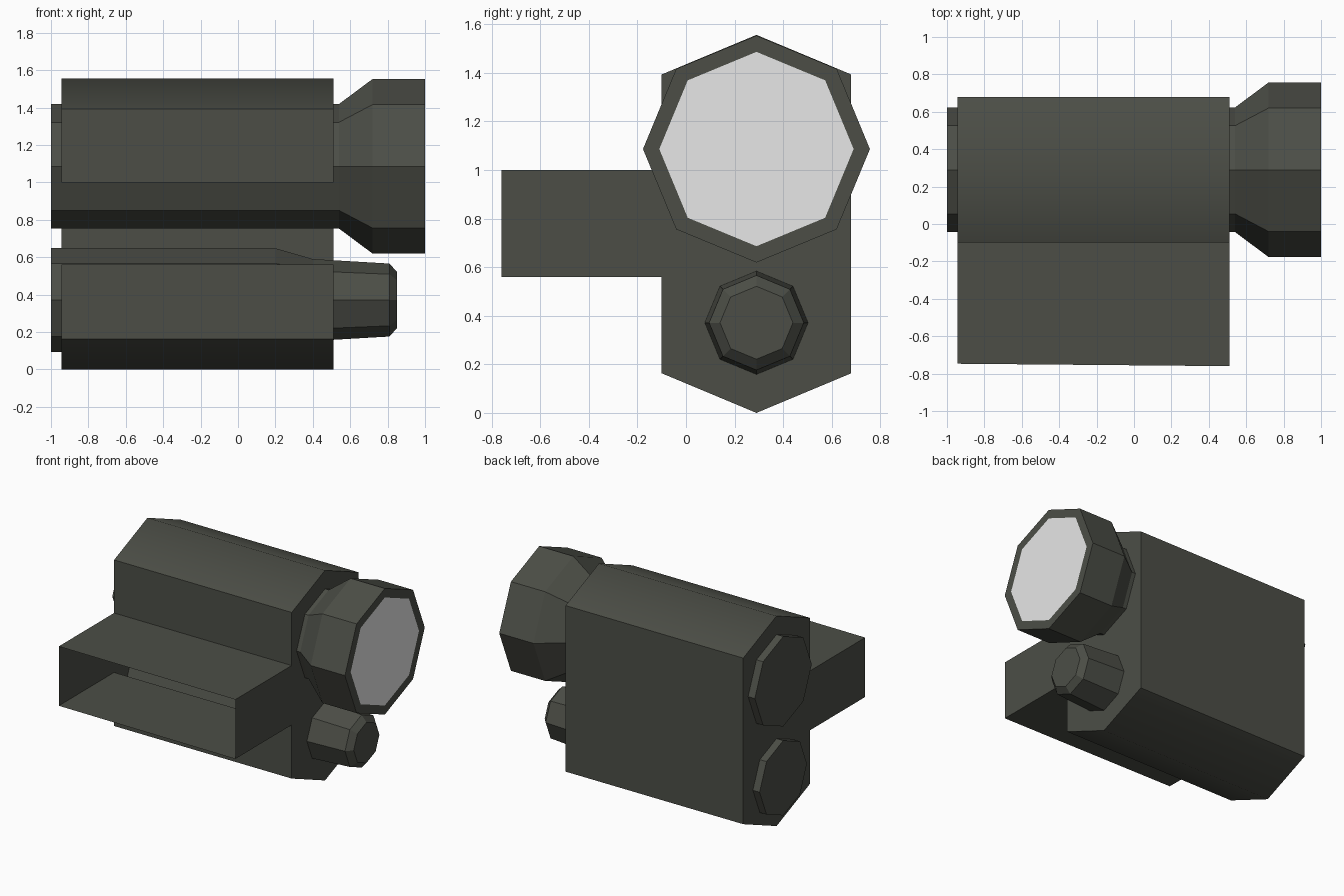
import bpy, bmesh, math

if "Cube" in bpy.data.objects:
    bpy.data.objects.remove(bpy.data.objects["Cube"])


def material(name, rgb):
    m = bpy.data.materials.new(name)
    m.diffuse_color = (*rgb, 1)
    m.use_nodes = True
    m.node_tree.nodes["Principled BSDF"].inputs["Base Color"].default_value = m.diffuse_color
    return m


OLIVE = material("dark olive grey", (0.072, 0.076, 0.062))
GLASS = material("pale lens", (0.8, 0.8, 0.8))


def finish(bm, name, mats):
    bmesh.ops.recalc_face_normals(bm, faces=bm.faces[:])
    me = bpy.data.meshes.new(name)
    bm.to_mesh(me)
    bm.free()
    for m in mats:
        me.materials.append(m)
    ob = bpy.data.objects.new(name, me)
    bpy.context.collection.objects.link(ob)
    return ob


def tube(name, cz, stations, lens=False, cy=0.29, sides=8):
    """Octagonal tube along x from (x, radius) stations, capped at both ends."""
    bm = bmesh.new()
    rings = []
    for x, r in stations:
        rings.append([bm.verts.new((x, cy + r * math.sin(2 * math.pi * i / sides),
                                    cz + r * math.cos(2 * math.pi * i / sides)))
                      for i in range(sides)])
    for a, b in zip(rings, rings[1:]):
        for i in range(sides):
            j = (i + 1) % sides
            bm.faces.new((a[i], a[j], b[j], b[i]))
    bm.faces.new(rings[0])
    end = bm.faces.new(rings[-1])
    end.material_index = 1 if lens else 0
    return finish(bm, name, [OLIVE, GLASS])


# Housing: hexagonal shell with a side bracket, open at the bracket's outer end
profile = [(-0.76, 0.56), (-0.10, 0.56), (-0.10, 0.163), (0.29, 0.0), (0.68, 0.163),
           (0.68, 1.393), (0.29, 1.556), (-0.10, 1.393), (-0.10, 1.0), (-0.76, 1.0)]
bm = bmesh.new()
rear = [bm.verts.new((-0.945, max(y, -0.747), z)) for y, z in profile]
front = [bm.verts.new((0.51, y, z)) for y, z in profile]
for i in range(len(profile) - 1):
    bm.faces.new((rear[i], rear[i + 1], front[i + 1], front[i]))
bm.faces.new(rear)
bm.faces.new(front)
for f in bm.faces:
    f.smooth = True
housing = finish(bm, "housing", [OLIVE])
housing.data.set_sharp_from_angle(angle=math.radians(50))

# Upper light with flared head and pale lens
tube("flashlight", 1.086, [(-1, 0.333), (0.54, 0.333), (0.72, 0.467),
                           (1.0, 0.467), (1.0, 0.40)], lens=True)
# the centre face of the last ring is the lens

# Lower tapered emitter
tube("emitter", 0.371, [(-1, 0.277), (0.20, 0.277), (0.40, 0.219),
                        (0.81, 0.195), (0.85, 0.15)])
